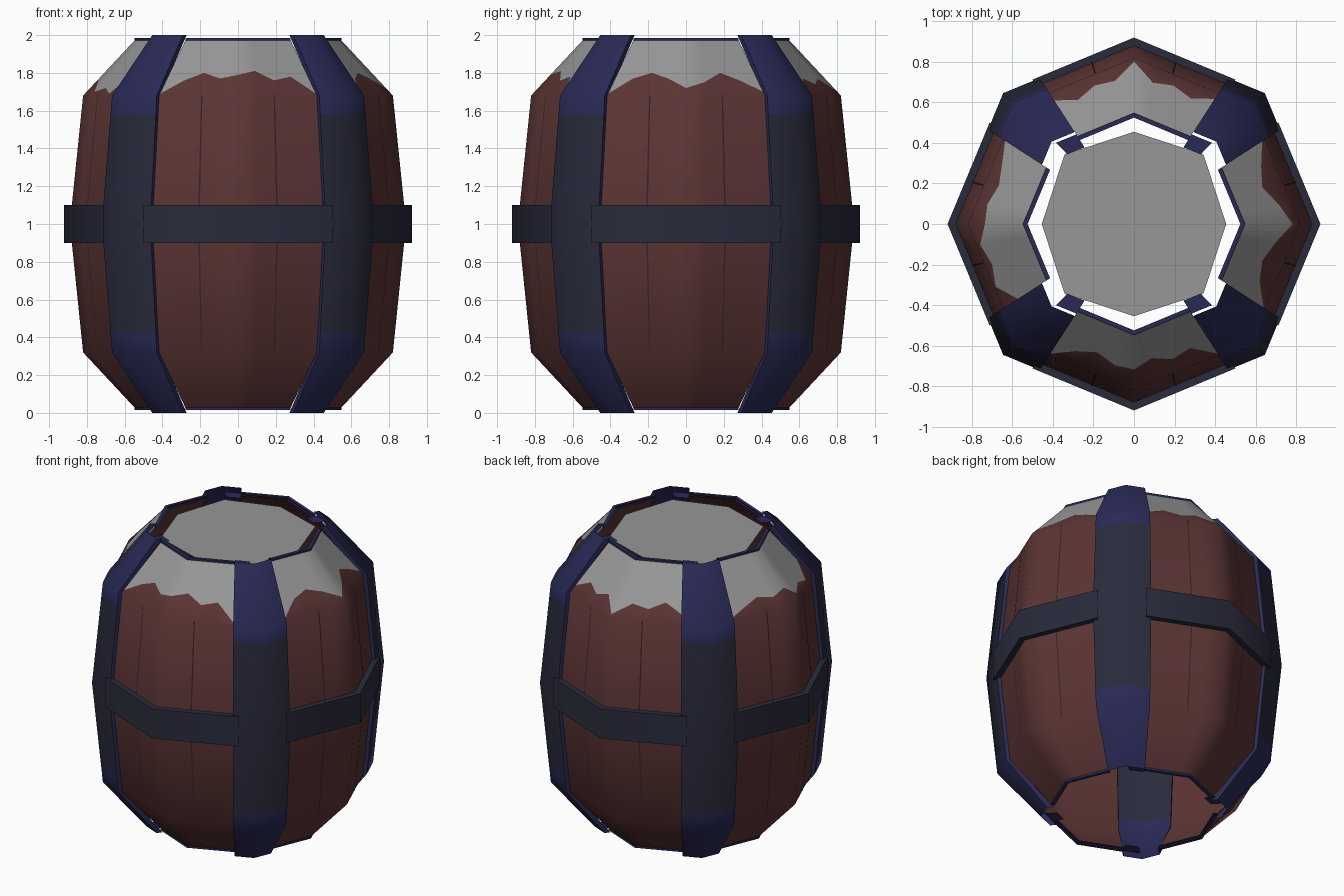
import bpy, math
from mathutils import Vector

if "Cube" in bpy.data.objects:
    bpy.data.objects.remove(bpy.data.objects["Cube"])


def mat(name, rgb):
    m = bpy.data.materials.new(name)
    m.diffuse_color = (*rgb, 1)
    m.use_nodes = True
    m.node_tree.nodes["Principled BSDF"].inputs["Base Color"].default_value = m.diffuse_color
    return m


BROWN = mat("brown wood", (0.105, 0.035, 0.034))
GROOVE = mat("dark groove", (0.045, 0.016, 0.016))
SNOW = mat("grey snow", (0.31, 0.31, 0.31))
NAVY = mat("navy metal", (0.023, 0.023, 0.095))
DARK = mat("slate metal", (0.022, 0.024, 0.045))

PROFILE = [(0.02, 0.54), (0.32, 0.82), (1.0, 0.89), (1.68, 0.82), (1.98, 0.54)]
EDGE = 0.72  # panel ends and strap begins, as a share of an octagon face


def radius(z):
    """Barrel corner radius at height z."""
    for (z0, r0), (z1, r1) in zip(PROFILE, PROFILE[1:]):
        if z <= z1:
            break
    return r0 + (r1 - r0) * (z - z0) / (z1 - z0)


def pt(deg, s, r, z):
    """Point on the octagon: s runs -1..1 between the corners beside deg."""
    def corner(d):
        return Vector((math.cos(math.radians(d)), math.sin(math.radians(d)), 0))
    p = corner(deg).lerp(corner(deg + math.copysign(45, s)), abs(s)) * r
    p.z = z
    return p


def grids(name, sheets, mats, rule=None):
    """Object from sheets (rows of points); rule(row, col) picks the material."""
    verts, faces, idx = [], [], []
    for rows in sheets:
        base, n = len(verts), len(rows[0])
        for row in rows:
            verts += row
        for i in range(len(rows) - 1):
            for j in range(n - 1):
                a = base + i * n + j
                faces.append((a, a + 1, a + n + 1, a + n))
                idx.append(rule(i, j) if rule else 0)
    me = bpy.data.meshes.new(name)
    me.from_pydata(verts, [], faces)
    for m in mats:
        me.materials.append(m)
    for p, k in zip(me.polygons, idx):
        p.material_index = k
        p.use_smooth = True
    me.set_sharp_from_angle(angle=math.radians(52))
    ob = bpy.data.objects.new(name, me)
    bpy.context.collection.objects.link(ob)
    return ob


# jagged lower edge of the snow on each side, listed anticlockwise
SNOW_EDGE = {
    -90: [1.69, 1.76, 1.80, 1.77, 1.79, 1.81, 1.76, 1.78, 1.69],
    0: [1.69, 1.77, 1.80, 1.77, 1.72, 1.75, 1.80, 1.76, 1.70],
    90: [1.72, 1.77, 1.74, 1.77, 1.70, 1.76, 1.74, 1.78, 1.73],
    180: [1.695, 1.73, 1.76, 1.74, 1.77, 1.70, 1.72, 1.69, 1.78],
}
COLS = [EDGE * (i / 4 - 1) for i in range(9)]

walls, liners, grooves, rims, hoops = [], [], [], [], []
for deg, jag in SNOW_EDGE.items():
    # staves with the snow cap cut into the upper slope
    heights = [[z] * 9 for z in (0.02, 0.32, 1.0, 1.68)] + [jag, [1.98] * 9]
    walls.append([[pt(deg, s, radius(z), z) for s, z in zip(COLS, row)] for row in heights])
    # bare wood inside the mouth
    liners.append([[pt(deg, s, radius(z) - 0.012, z) for s in (EDGE, 0, -EDGE)]
                   for z in (1.66, 1.68, 1.975)])
    # grooves between staves
    for c in (-0.33, 0.33):
        grooves.append([[pt(deg, c + d, radius(z) + 0.003, z) for d in (-0.006, 0.006)]
                        for z in (0.32, 1.0, 1.68)])
    # thin metal rims at both ends
    for z0, z1 in ((0.015, 0.035), (1.965, 1.985)):
        ring = [(0.525, z0), (0.548, z0), (0.548, z1), (0.525, z1)]
        rims.append([[pt(deg, s, r, z) for s in (-EDGE, 0, EDGE)] for r, z in ring])
    # middle hoop
    band = [(0.87, 0.9), (0.92, 0.9), (0.92, 1.1), (0.87, 1.1)]
    hoops.append([[pt(deg, s, r, z) for s in (-0.77, 0, 0.77)] for r, z in band])

grids("barrel_staves", walls, [BROWN, SNOW], lambda i, j: int(i == 4))
grids("inner_lining", liners, [BROWN])
grids("stave_grooves", grooves, [GROOVE])
grids("end_rims", rims, [NAVY])
grids("middle_hoop", hoops, [DARK])

# upright straps over the diagonal corners, navy at the ends and turned edges
STRAP = [(0.0, 0.575), (0.32, 0.845), (0.42, 0.855), (1.0, 0.913),
         (1.58, 0.855), (1.68, 0.845), (2.0, 0.575)]
W = 1 - EDGE
straps, tabs = [], []
for deg in (45, 135, 225, 315):
    straps.append([[pt(deg, -W, r - 0.04, z), pt(deg, -W, r, z), pt(deg, 0, r, z),
                    pt(deg, W, r, z), pt(deg, W, r - 0.04, z)] for z, r in STRAP])
    # small folded tab on one half of each strap end
    side = W if deg in (45, 225) else -W
    for z in (0.03, 1.97):
        row = sorted((0.03 * side / W, side))
        if z < 1:
            row.reverse()
        tabs.append([[pt(deg, s, r, z) for s in row] for r in (0.56, 0.48)])

grids("corner_straps", straps, [DARK, NAVY],
      lambda i, j: int(j in (0, 3) or i in (0, 1, 4, 5)))
grids("strap_tabs", tabs, [NAVY])

# snow covered lid, a flat octagon just below the rim
lid = bpy.data.meshes.new("lid")
lid.from_pydata([pt(45 * k, 0, 0.485 if k % 2 else 0.455, 1.95) for k in range(8)],
                [], [tuple(range(8))])
lid.materials.append(SNOW)
bpy.context.collection.objects.link(bpy.data.objects.new("lid", lid))
